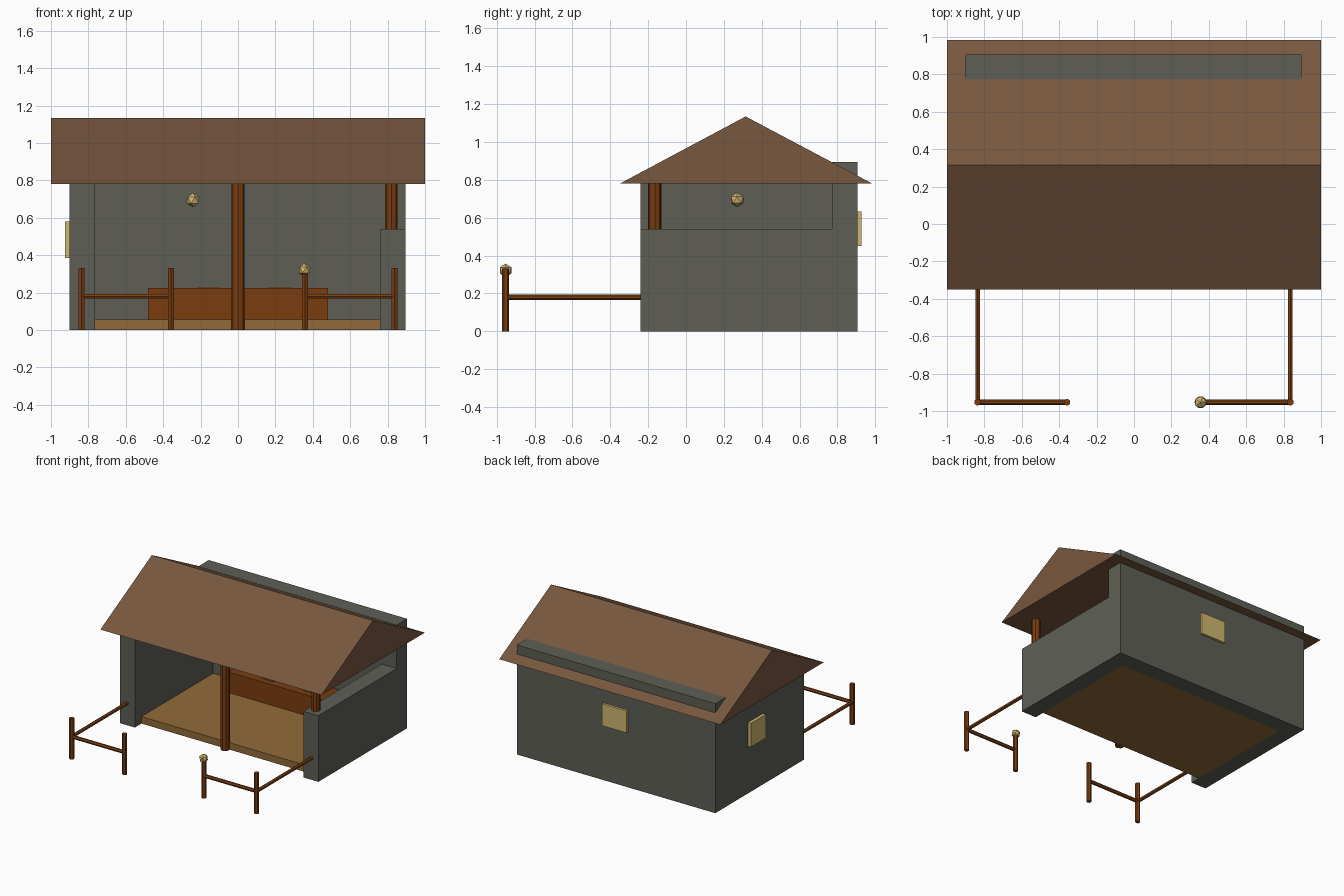
import bpy, bmesh, math
from mathutils import Vector

if "Cube" in bpy.data.objects:
    bpy.data.objects.remove(bpy.data.objects["Cube"])


def material(name, r, g, b):
    m = bpy.data.materials.new(name)
    lin = [(c / 255 / 12.92) if c < 11 else ((c / 255 + 0.055) / 1.055) ** 2.4 for c in (r, g, b)]
    m.diffuse_color = (*lin, 1)
    m.use_nodes = True
    m.node_tree.nodes["Principled BSDF"].inputs["Base Color"].default_value = m.diffuse_color
    return m


ROOF = material("roof brown", 120, 87, 62)
STONE = material("stone grey", 94, 95, 86)
WOOD = material("dark wood", 122, 61, 16)
FLOOR = material("floor tan", 145, 106, 56)
GLOW = material("lamp yellow", 208, 182, 112)


def finish(name, bm, mat):
    bmesh.ops.recalc_face_normals(bm, faces=bm.faces)
    mesh = bpy.data.meshes.new(name)
    bm.to_mesh(mesh)
    bm.free()
    mesh.materials.append(mat)
    ob = bpy.data.objects.new(name, mesh)
    bpy.context.collection.objects.link(ob)
    return ob


def box(name, x, y, z, mat):
    """Box from (min, max) ranges on each axis."""
    bm = bmesh.new()
    bmesh.ops.create_cube(bm, size=1)
    for v in bm.verts:
        v.co = [(a + b) / 2 + c * (b - a) for (a, b), c in zip((x, y, z), v.co)]
    return finish(name, bm, mat)


def rod(name, start, end, radius, mat, sides=6):
    """Faceted rod between two points."""
    a, b = Vector(start), Vector(end)
    bm = bmesh.new()
    bmesh.ops.create_cone(bm, cap_ends=True, segments=sides, radius1=radius,
                          radius2=radius, depth=(b - a).length)
    turn = Vector((0, 0, 1)).rotation_difference(b - a)
    for v in bm.verts:
        v.co = turn @ v.co + (a + b) / 2
    return finish(name, bm, mat)


def lamp(name, centre, radius):
    bm = bmesh.new()
    bmesh.ops.create_icosphere(bm, subdivisions=1, radius=radius)
    bmesh.ops.translate(bm, verts=bm.verts, vec=centre)
    return finish(name, bm, GLOW)


# Gable roof, a solid triangular prism
bm = bmesh.new()
profile = [(-0.35, 0.78), (0.985, 0.78), (0.315, 1.135)]
face = bm.faces.new([bm.verts.new((-1, y, z)) for y, z in profile])
ext = bmesh.ops.extrude_face_region(bm, geom=[face])
bmesh.ops.translate(bm, vec=(2, 0, 0),
                    verts=[v for v in ext["geom"] if isinstance(v, bmesh.types.BMVert)])
finish("roof", bm, ROOF)

# Stone walls
box("left_wall", (-0.90, -0.765), (-0.24, 0.775), (0, 0.785), STONE)
box("right_wall", (0.76, 0.895), (-0.24, 0.775), (0, 0.54), STONE)
box("back_wall", (-0.90, 0.895), (0.772, 0.907), (0, 0.895), STONE)

# Floor and counter
box("floor", (-0.765, 0.76), (-0.155, 0.772), (0, 0.057), FLOOR)
box("counter", (-0.48, 0.48), (0.56, 0.772), (0.057, 0.225), WOOD)
box("counter_sheet_left", (-0.21, -0.10), (0.61, 0.72), (0.224, 0.231), FLOOR)
box("counter_sheet_right", (0.16, 0.28), (0.61, 0.72), (0.224, 0.231), FLOOR)

# Windows standing proud of the walls
box("left_window", (-0.926, -0.90), (0.29, 0.485), (0.385, 0.58), GLOW)
box("back_window", (-0.112, 0.112), (0.905, 0.926), (0.452, 0.632), GLOW)

# Roof posts
rod("centre_post", (0, -0.165, 0), (0, -0.165, 0.79), 0.036, WOOD, 8)
rod("side_post", (0.82, -0.165, 0.53), (0.82, -0.165, 0.79), 0.034, WOOD, 8)

# Fence, mirrored left and right
Y = -0.953
for side, s in (("left", -1), ("right", 1)):
    for part, x in (("outer", 0.836 * s), ("inner", 0.358 * s)):
        rod(f"{side}_{part}_fence_post", (x, Y, 0), (x, Y, 0.333), 0.019, WOOD)
    rod(f"{side}_front_rail", (0.358 * s, Y, 0.18), (0.836 * s, Y, 0.18), 0.0145, WOOD)
    rod(f"{side}_side_rail", (0.836 * s, Y, 0.18), (0.836 * s, -0.22, 0.18), 0.0145, WOOD)

# Lamps on the fence and under the roof
lamp("fence_lamp", (0.356, Y, 0.322), 0.036)
lamp("hanging_lamp", (-0.24, 0.27, 0.695), 0.039)
